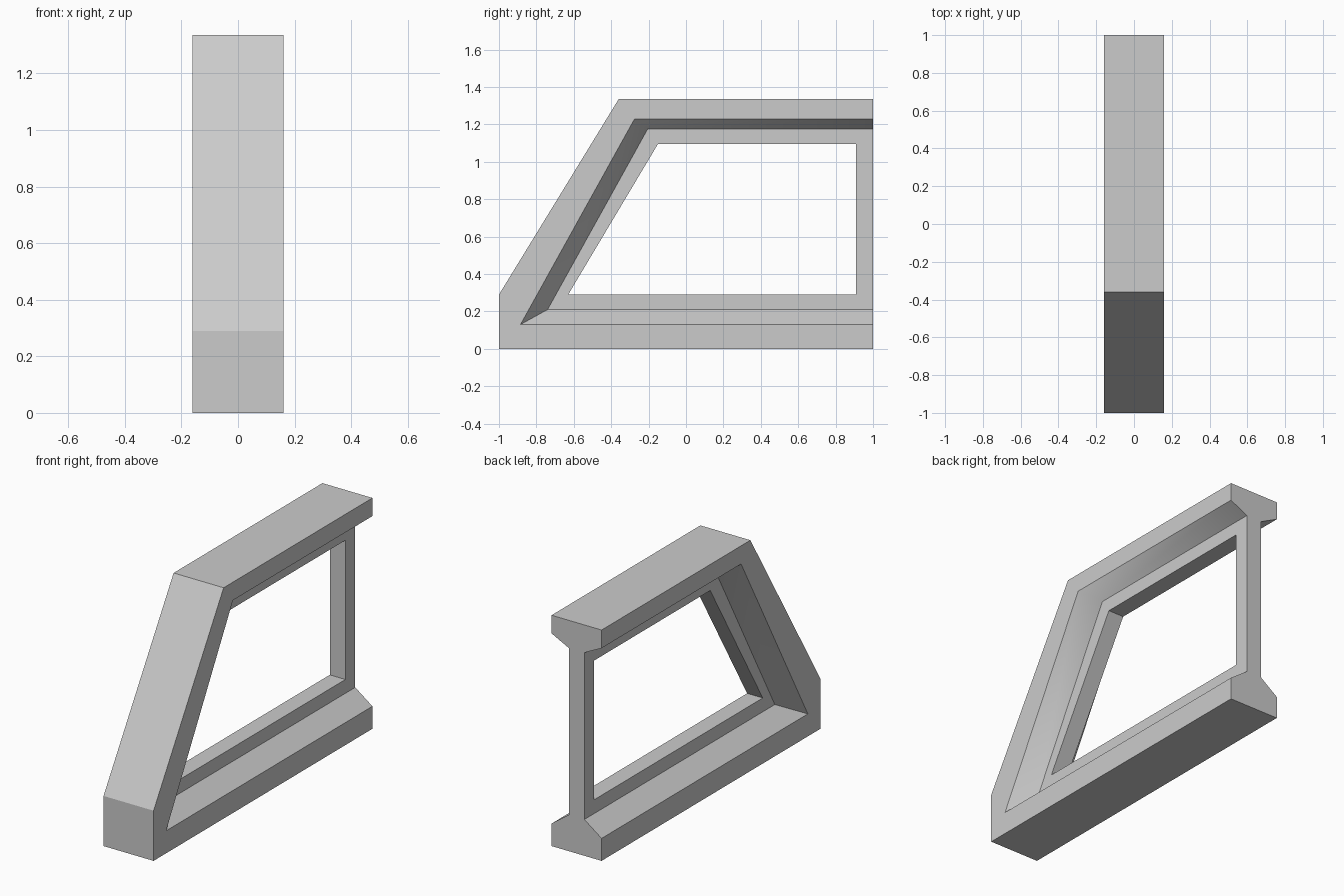
import bpy, bmesh

cube = bpy.data.objects.get("Cube")
if cube:
    bpy.data.objects.remove(cube, do_unlink=True)

FLANGE, WEB = 0.16, 0.05   # half widths

# Profiles in (y, z), anticlockwise from the lower front corner
outer = [(-1, 0), (1, 0), (1, 1.335), (-0.36, 1.335), (-1, 0.29)]
lip = [(-0.885, 0.13), (1, 0.13), (1, 1.23), (-0.275, 1.23)]
web = [(-0.74, 0.21), (1, 0.21), (1, 1.175), (-0.205, 1.175)]
hole = [(-0.63, 0.29), (0.91, 0.29), (0.91, 1.095), (-0.15, 1.095)]

bm = bmesh.new()


def ring(points, x):
    return [bm.verts.new((x, y, z)) for y, z in points]


def bridge(a, b, skip=(), smooth=()):
    for i in range(len(a)):
        if i not in skip:
            j = (i + 1) % len(a)
            face = bm.faces.new((a[i], a[j], b[j], b[i]))
            face.smooth = i in smooth


# Both sides: flange rim, sloped recess and pierced web
sides = []
for s in (1, -1):
    o, l = ring(outer, s * FLANGE), ring(lip, s * FLANGE)
    w, h = ring(web, s * WEB), ring(hole, s * WEB)
    bm.faces.new((o[0], o[1], l[1], l[0], l[3], l[2], o[2], o[3], o[4]))
    bridge(l, w, skip=(1,), smooth=(2, 3))
    bridge(w, h)
    sides.append((o, l, w, h))

# Outer walls, opening walls and the I-shaped back end
(lo, ll, lw, lh), (ro, rl, rw, rh) = sides
bridge(lo, ro, skip=(1,))
bridge(lh, rh)
bm.faces.new((lo[1], ll[1], lw[1], lw[2], ll[2], lo[2],
              ro[2], rl[2], rw[2], rw[1], rl[1], ro[1]))
bmesh.ops.recalc_face_normals(bm, faces=bm.faces)

mesh = bpy.data.meshes.new("bracket_frame")
bm.to_mesh(mesh)
bm.free()
frame = bpy.data.objects.new("bracket_frame", mesh)
bpy.context.collection.objects.link(frame)

# Plain grey finish
grey = bpy.data.materials.new("light_grey")
grey.use_nodes = True
colour = (0.6, 0.6, 0.6, 1)
grey.diffuse_color = colour
grey.node_tree.nodes["Principled BSDF"].inputs["Base Color"].default_value = colour
mesh.materials.append(grey)
